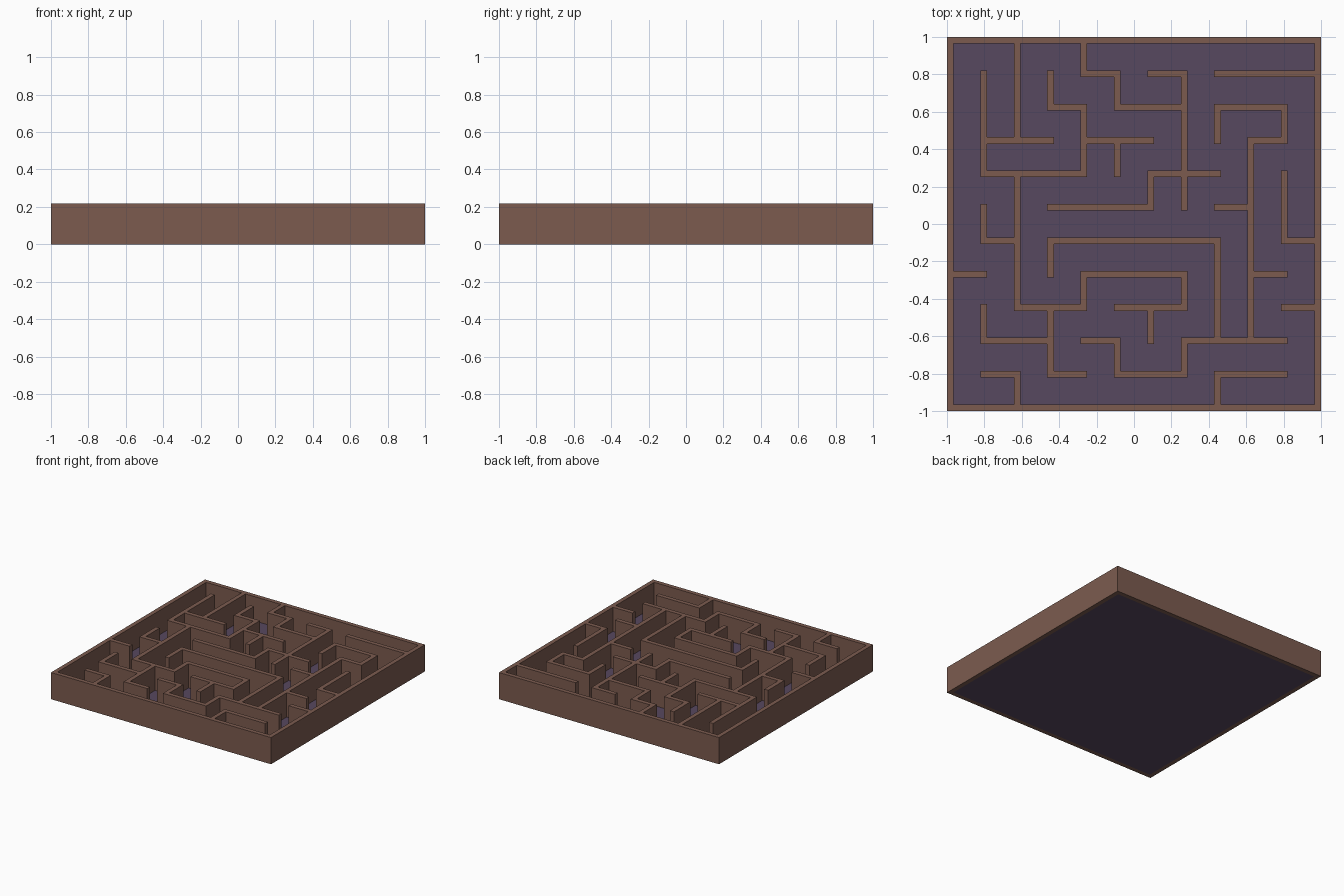
import bpy, bmesh
from math import pi

if "Cube" in bpy.data.objects:
    bpy.data.objects.remove(bpy.data.objects["Cube"])

N = 11                      # maze cells per side
P = 2 / (N + 0.2)           # cell pitch
T = 0.2 * P                 # wall thickness
H, FLOOR = 0.219, 0.02      # wall top, floor thickness

# Wall runs on each grid line: {line: [(start, end), ...]}
ROWS = {10: [(4, 5), (6, 7), (8, 11)], 9: [(3, 4), (5, 7), (8, 10)],
        8: [(1, 3), (4, 6), (9, 10)], 7: [(1, 4), (6, 8)],
        6: [(3, 6), (8, 9)], 5: [(1, 2), (3, 8), (10, 11)],
        4: [(0, 1), (4, 7), (9, 10)], 3: [(2, 4), (5, 7), (10, 11)],
        2: [(1, 3), (4, 5), (7, 10)], 1: [(1, 2), (3, 4), (5, 7), (8, 10)]}
COLS = {1: [(7, 10), (5, 6), (2, 3)], 2: [(8, 11), (3, 7), (0, 1)],
        3: [(9, 10), (4, 5), (1, 3)], 4: [(10, 11), (7, 9), (3, 4)],
        5: [(9, 10), (7, 8), (1, 2)], 6: [(6, 7), (2, 3)],
        7: [(6, 10), (3, 4), (1, 2)], 8: [(8, 9), (2, 5), (0, 1)],
        9: [(2, 8)], 10: [(8, 9), (5, 7)]}


def material(name, color):
    m = bpy.data.materials.new(name)
    m.diffuse_color = (*color, 1)
    m.use_nodes = True
    m.node_tree.nodes["Principled BSDF"].inputs["Base Color"].default_value = m.diffuse_color
    return m


def edge(k):
    """Position of boundary k in the wall / corridor / wall ... strip pattern."""
    return -1 + (k // 2) * P + (k % 2) * T


def build(name, tiles, z0, z1, mat):
    """Extrude a set of plan tiles into one solid with clean junctions."""
    bm = bmesh.new()
    verts = {}

    def corner(i, j):
        if (i, j) not in verts:
            verts[i, j] = bm.verts.new((edge(i), edge(j), z0))
        return verts[i, j]

    for i, j in sorted(tiles):
        bm.faces.new([corner(i, j), corner(i + 1, j), corner(i + 1, j + 1), corner(i, j + 1)])
    top = bmesh.ops.extrude_face_region(bm, geom=bm.faces[:], use_keep_orig=True)["geom"]
    bmesh.ops.translate(bm, vec=(0, 0, z1 - z0),
                        verts=[g for g in top if isinstance(g, bmesh.types.BMVert)])
    bmesh.ops.recalc_face_normals(bm, faces=bm.faces[:])
    bmesh.ops.dissolve_limit(bm, angle_limit=pi / 180, verts=bm.verts[:], edges=bm.edges[:])
    me = bpy.data.meshes.new(name)
    bm.to_mesh(me)
    bm.free()
    me.materials.append(mat)
    ob = bpy.data.objects.new(name, me)
    bpy.context.collection.objects.link(ob)


wall_mat = material("wall_brown", (0.2, 0.105, 0.078))
floor_mat = material("floor_purple", (0.095, 0.065, 0.115))

# Outer frame
last = 2 * N
frame = {(i, j) for i in range(last + 1) for j in range(last + 1)
         if i in (0, last) or j in (0, last)}
build("outer_frame", frame, 0, H, wall_mat)

# Inner maze walls, seated in the floor
inner = {(i, 2 * r) for r, runs in ROWS.items() for a, b in runs for i in range(2 * a, 2 * b + 1)}
inner |= {(2 * c, j) for c, runs in COLS.items() for a, b in runs for j in range(2 * a, 2 * b + 1)}
build("maze_walls", inner - frame, FLOOR / 2, H, wall_mat)

# Floor slab inside the frame
build("floor", {(i, j) for i in range(1, last) for j in range(1, last)}, 0, FLOOR, floor_mat)
